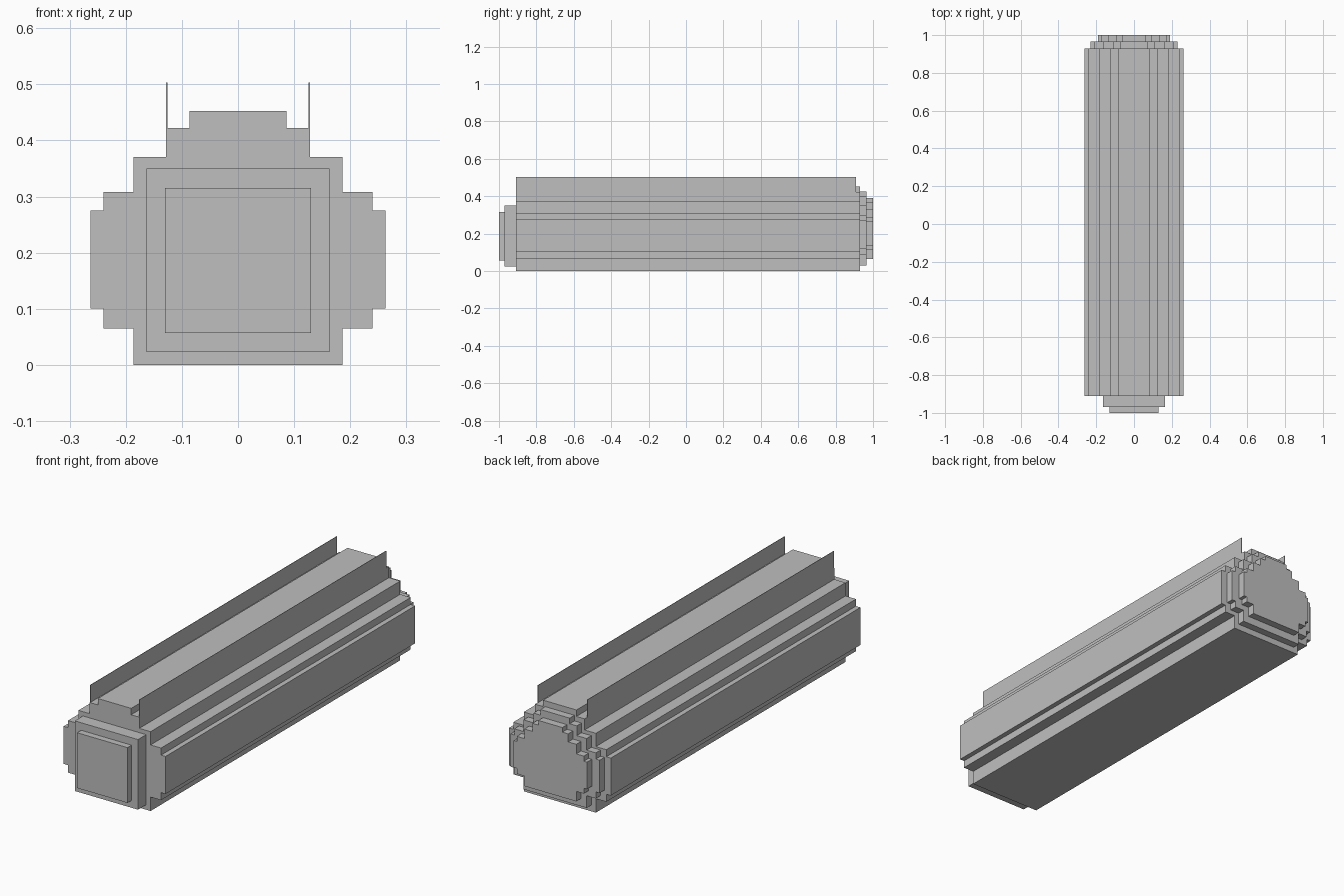
import bpy
import bmesh

cube = bpy.data.objects.get("Cube")
if cube:
    bpy.data.objects.remove(cube, do_unlink=True)

grey = bpy.data.materials.new("plain_grey")
grey.use_nodes = True
colour = (0.52, 0.52, 0.52, 1)
grey.diffuse_color = colour
grey.node_tree.nodes["Principled BSDF"].inputs["Base Color"].default_value = colour


def extrude_profile(name, outline, y0, y1):
    """Solid made by sweeping an x-z outline from y0 to y1."""
    bm = bmesh.new()
    face = bm.faces.new([bm.verts.new((x, y0, z)) for x, z in outline])
    swept = bmesh.ops.extrude_face_region(bm, geom=[face], use_keep_orig=True)
    moved = [v for v in swept["geom"] if isinstance(v, bmesh.types.BMVert)]
    bmesh.ops.translate(bm, verts=moved, vec=(0, y1 - y0, 0))
    bmesh.ops.recalc_face_normals(bm, faces=bm.faces[:])
    mesh = bpy.data.meshes.new(name)
    bm.to_mesh(mesh)
    bm.free()
    mesh.materials.append(grey)
    obj = bpy.data.objects.new(name, mesh)
    bpy.context.collection.objects.link(obj)
    return obj


def rectangle(x0, x1, z0, z1):
    return [(x0, z0), (x1, z0), (x1, z1), (x0, z1)]


# Stepped cross-section: half-width of each layer, and its bottom and top
layers = [(0.186, 0, 0.065), (0.24, 0.065, 0.10), (0.263, 0.10, 0.275),
          (0.24, 0.275, 0.308), (0.186, 0.308, 0.37),
          (0.128, 0.37, 0.422), (0.086, 0.422, 0.452)]
right_side = [(w, z) for w, low, high in layers for z in (low, high)]
section = right_side + [(-x, z) for x, z in reversed(right_side)]


def scaled_section(factor, centre=0.2325):
    return [(x * factor, centre + (z - centre) * factor) for x, z in section]


# Long body
extrude_profile("body", section, -0.91, 0.93)

# Stepped back end
extrude_profile("back_step_outer", scaled_section(0.875), 0.93, 0.965)
extrude_profile("back_step_inner", scaled_section(0.72), 0.965, 1.0)

# Square front plates
extrude_profile("front_plate_outer", rectangle(-0.163, 0.163, 0.023, 0.35), -0.97, -0.91)
extrude_profile("front_plate_inner", rectangle(-0.13, 0.13, 0.057, 0.315), -1.0, -0.97)

# Thin upright fins along the top
for side, x in (("left", 0.127), ("right", -0.127)):
    extrude_profile(side + "_fin", rectangle(x - 0.001, x + 0.001, 0.422, 0.503), -0.908, 0.91)
